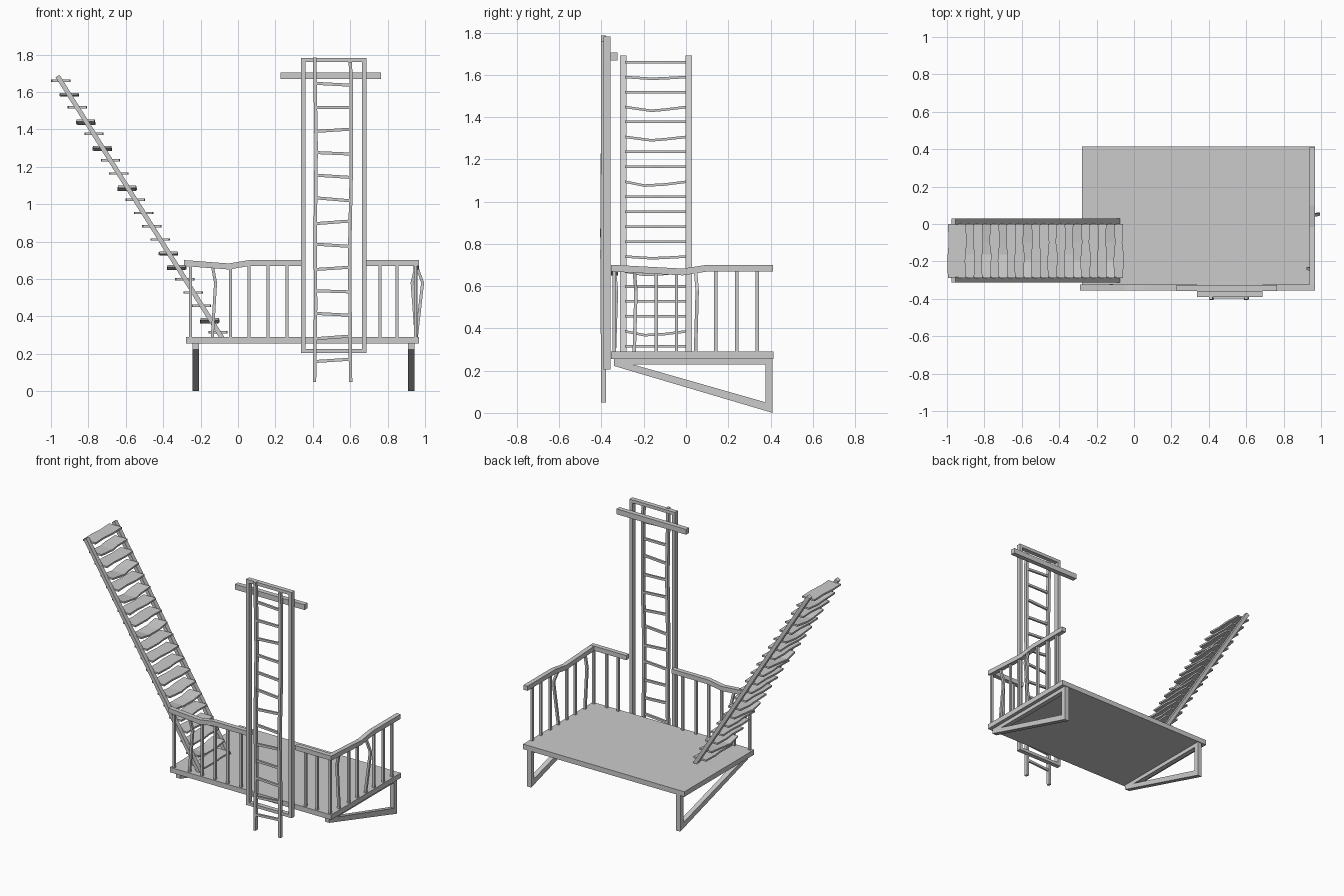
import bpy
from mathutils import Vector as V


def mesh(name, verts, faces):
    me = bpy.data.meshes.new(name)
    me.from_pydata([tuple(v) for v in verts], [], faces)
    ob = bpy.data.objects.new(name, me)
    bpy.context.collection.objects.link(ob)
    # consistent outward normals
    import bmesh
    bm = bmesh.new()
    bm.from_mesh(me)
    bmesh.ops.recalc_face_normals(bm, faces=bm.faces)
    bm.to_mesh(me)
    bm.free()
    return ob


def beam(name, path, a, b):
    """Rectangular section (half vectors a, b) carried along a path."""
    a, b = V(a), V(b)
    verts = [V(p) + s * a + t * b for p in path for s, t in ((-1, -1), (1, -1), (1, 1), (-1, 1))]
    n = len(path)
    faces = [(4*i + j, 4*i + (j+1) % 4, 4*i + 4 + (j+1) % 4, 4*i + 4 + j)
             for i in range(n - 1) for j in range(4)]
    faces += [(3, 2, 1, 0), tuple(4*n - 4 + j for j in range(4))]
    return mesh(name, verts, faces)


def box(name, x0, x1, y0, y1, z0, z1):
    xm, ym = (x0 + x1) / 2, (y0 + y1) / 2
    return beam(name, [(xm, ym, z0), (xm, ym, z1)], ((x1 - x0) / 2, 0, 0), (0, (y1 - y0) / 2, 0))


def ring(name, outer, inner, depth):
    """Flat frame between two outlines, given thickness by a depth vector."""
    n, d = len(outer), V(depth)
    loops = [[V(p) for p in outer], [V(p) for p in inner],
             [V(p) + d for p in inner], [V(p) + d for p in outer]]
    faces = [(k*n + i, k*n + (i+1) % n, (k+1) % 4*n + (i+1) % n, (k+1) % 4*n + i)
             for k in range(4) for i in range(n)]
    return mesh(name, sum(loops, []), faces)


# Platform
box("platform", -0.278, 0.968, -0.355, 0.415, 0.255, 0.29)

# Triangular support brackets
for side, x in (("left", -0.243), ("right", 0.909)):
    ring(side + "_bracket",
         [(x, -0.34, 0.255), (x, 0.41, 0.255), (x, 0.41, 0.005 - 0.005), (x, -0.34, 0.222)],
         [(x, -0.25, 0.228), (x, 0.377, 0.228), (x, 0.377, 0.05), (x, -0.24, 0.226)],
         (0.034, 0, 0))

# Handrails with a warped dip
RY, RX = -0.339, 0.953
beam("front_handrail_left",
     [(-0.288, RY, 0.685), (-0.05, RY, 0.667), (0.06, RY, 0.685), (0.338, RY, 0.685)],
     (0, 0.016, 0), (0, 0, 0.016))
beam("front_handrail_right", [(0.688, RY, 0.685), (0.968, RY, 0.685)], (0, 0.016, 0), (0, 0, 0.016))
beam("side_handrail",
     [(RX, -0.355, 0.685), (RX, -0.015, 0.667), (RX, 0.1, 0.685), (RX, 0.412, 0.685)],
     (0.016, 0, 0), (0, 0, 0.016))


# Balusters, some bent
def baluster(name, x, y, bend=None):
    path = [(x, y, 0.28), (x, y, 0.675)]
    if bend:
        path.insert(1, (x + bend[0], y + bend[1], 0.58))
    beam(name, path, (0.008, 0, 0), (0, 0.008, 0))


for x in (-0.255, -0.04, 0.06, 0.16, 0.262, 0.76, 0.85, 0.95):
    baluster("front_baluster", x, RY)
baluster("front_baluster_bent", -0.138, RY, (0.018, 0.01))
for y in (-0.14, -0.045, 0.14, 0.24, 0.337):
    baluster("side_baluster", RX, y)
baluster("side_baluster_bent_in", RX, -0.245, (-0.022, 0.008))
baluster("side_baluster_bent_out", RX, 0.045, (0.034, 0.008))

# Ladder frame and crossbar
ring("ladder_frame",
     [(x, -0.39, z) for x, z in ((0.336, 0.205), (0.688, 0.205), (0.688, 1.782), (0.336, 1.782))],
     [(x, -0.39, z) for x, z in ((0.36, 0.226), (0.664, 0.226), (0.664, 1.76), (0.36, 1.76))],
     (0, 0.032, 0))
box("crossbar", 0.227, 0.765, -0.358, -0.325, 1.668, 1.705)

# Ladder side rails, slightly crooked
beam("ladder_rail_left",
     [(0.409, -0.391, 0.05), (0.415, -0.391, 0.45), (0.413, -0.394, 0.85), (0.418, -0.391, 1.3), (0.41, -0.391, 1.785)],
     (0.009, 0, 0), (0, 0.012, 0))
beam("ladder_rail_right",
     [(0.602, -0.391, 0.05), (0.6, -0.391, 0.3), (0.597, -0.394, 0.75), (0.606, -0.391, 1.2), (0.605, -0.391, 1.66),
      (0.6, -0.391, 1.76)],
     (0.009, 0, 0), (0, 0.012, 0))

# Ladder rungs with varied tilt
tilts = (0.006, 0.007, -0.005, -0.003, 0.006, -0.006, 0.007, -0.008, -0.006, -0.004, 0.006, 0, -0.005)
for i, t in enumerate(tilts):
    z = 0.165 + i * 0.123
    beam("ladder_rung", [(0.415, -0.391, z - t), (0.602, -0.391, z + t)], (0, 0.007, 0), (0, 0, 0.008))

# Stair stringers
for side, y in (("back", 0.014), ("front", -0.298)):
    beam(side + "_stringer", [(-0.965, y, 1.685), (-0.085, y, 0.285)],
         (0, 0.0155, 0), (0.0105, 0, 0.0066))

# Stair treads, some sagging, with uneven edges
sag = {1: 0.018, 5: 0.016, 6: 0.008, 11: 0.018, 14: 0.016, 16: 0.018, 18: 0.008}
for i in range(20):
    z = 0.315 + i * 0.0708
    x = -0.107 - i * 0.0442
    d = sag.get(i, 0)
    w = 0.004 * (-1) ** i
    beam("stair_tread",
         [(x, -0.288, z), (x + w, -0.18 + 4 * w, z - d), (x - w, -0.1, z - d * 0.7), (x, 0.001, z)],
         (0.048, 0, 0), (0, 0, 0.006))
